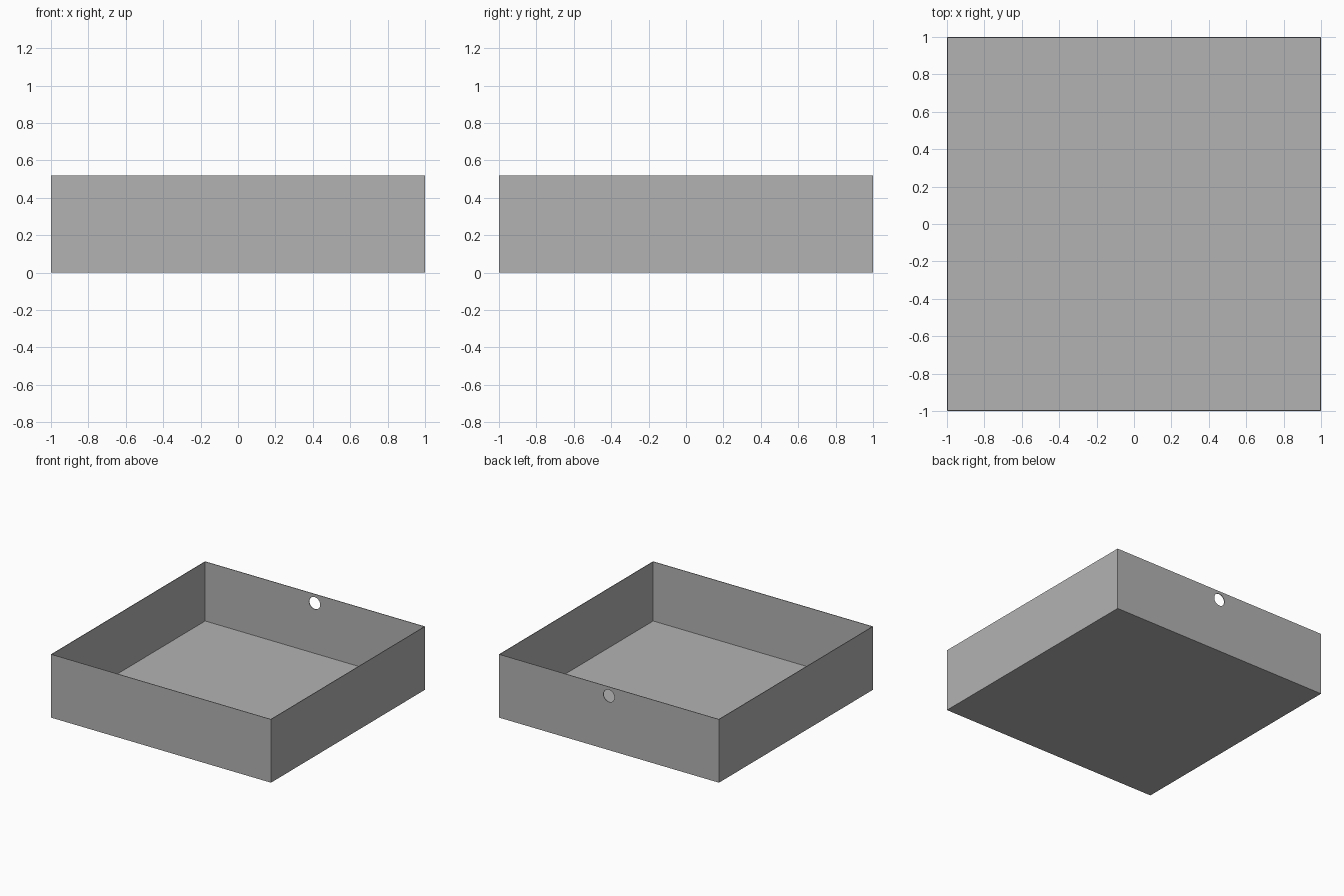
import bpy
import math

HEIGHT = 0.52
WALL = 0.005
FLOOR = 0.033

cube = bpy.data.objects.get("Cube")
if cube:
    bpy.data.objects.remove(cube, do_unlink=True)

# Single grey finish
grey = bpy.data.materials.new("grey")
grey.use_nodes = True
grey.diffuse_color = (0.45, 0.45, 0.45, 1)
grey.node_tree.nodes["Principled BSDF"].inputs["Base Color"].default_value = grey.diffuse_color


def box(name, size, bottom):
    """Box centred on the z axis, standing on the given height."""
    bpy.ops.mesh.primitive_cube_add(size=1, location=(0, 0, bottom + size[2] / 2))
    obj = bpy.context.object
    obj.name = name
    obj.scale = size
    bpy.ops.object.transform_apply(location=True, rotation=True, scale=True)
    obj.data.materials.append(grey)
    return obj


def cut(target, cutter):
    """Subtract a hidden cutter from the target."""
    cutter.hide_render = True
    cutter.hide_viewport = True
    cutter.display_type = 'WIRE'
    mod = target.modifiers.new(cutter.name, 'BOOLEAN')
    mod.operation = 'DIFFERENCE'
    mod.solver = 'EXACT'
    mod.object = cutter
    bpy.context.view_layer.objects.active = target
    bpy.ops.object.modifier_apply(modifier=mod.name)
    bpy.data.objects.remove(cutter, do_unlink=True)


# Open tray with thin walls and a thicker floor
tray = box("tray", (2, 2, HEIGHT), 0)
inner = 2 - 2 * WALL
cut(tray, box("cavity_cutter", (inner, inner, HEIGHT), FLOOR))

# Round hole near the top of the back wall
bpy.ops.mesh.primitive_cylinder_add(vertices=32, radius=0.05, depth=0.2,
                                    location=(0, 1, 0.446),
                                    rotation=(math.pi / 2, 0, 0))
hole = bpy.context.object
hole.name = "hole_cutter"
hole.data.materials.append(grey)
cut(tray, hole)

# Smooth the hole rim while keeping the box edges sharp
bpy.ops.object.select_all(action='DESELECT')
tray.select_set(True)
bpy.context.view_layer.objects.active = tray
bpy.ops.object.shade_smooth_by_angle(angle=math.radians(30))
